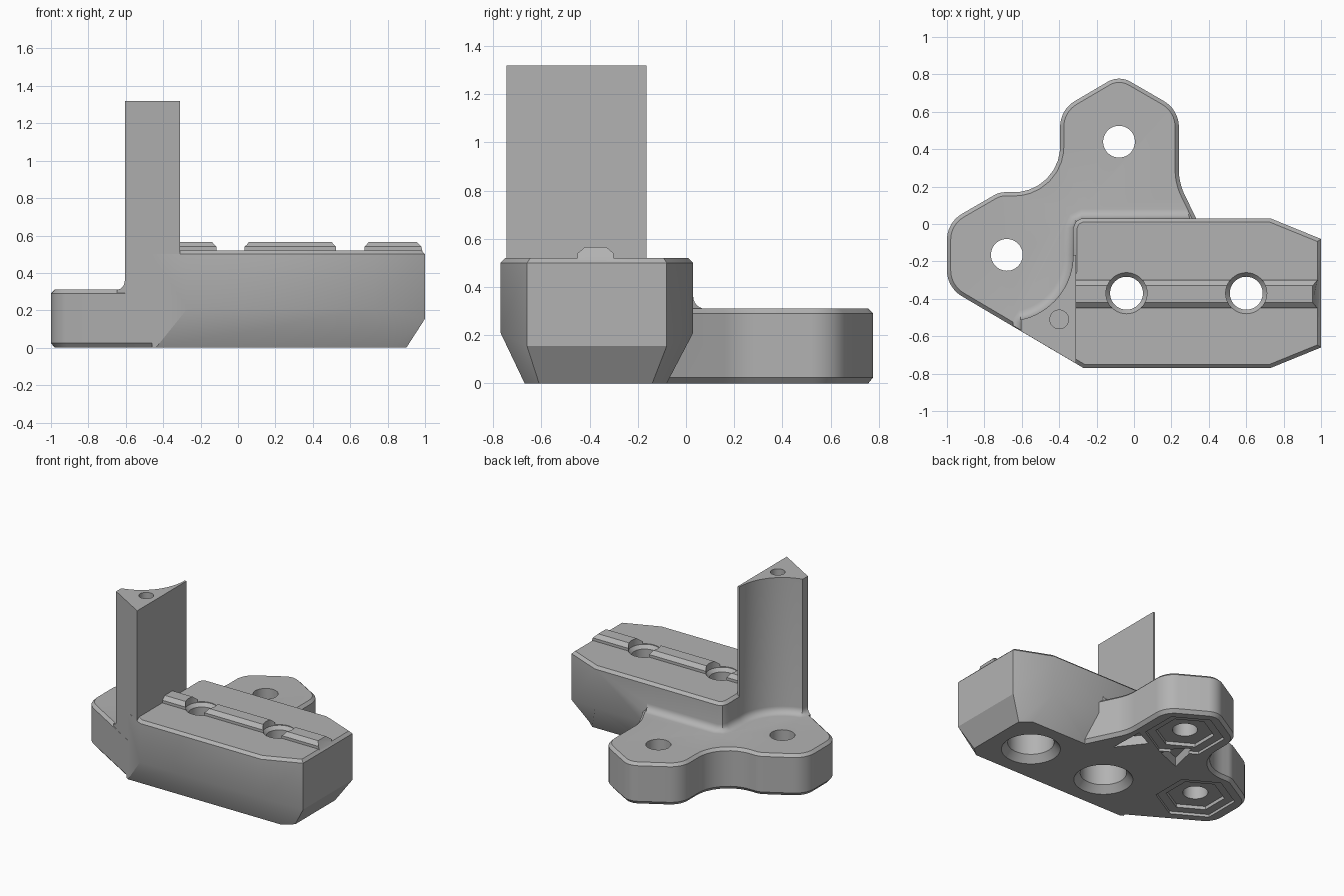
import bpy, bmesh, math
from mathutils import Vector

default = bpy.data.objects.get("Cube")
if default:
    bpy.data.objects.remove(default, do_unlink=True)

grey = bpy.data.materials.new("plain_grey")
grey.use_nodes = True
GREY = (0.45, 0.45, 0.45, 1)
grey.diffuse_color = GREY
for node in grey.node_tree.nodes:
    if node.type == 'BSDF_PRINCIPLED':
        node.inputs["Base Color"].default_value = GREY


def loft(name, rings):
    """Closed solid through equal-length rings of 3D points."""
    bm = bmesh.new()
    loops = [[bm.verts.new(p) for p in ring] for ring in rings]
    n = len(loops[0])
    for a, b in zip(loops, loops[1:]):
        for i in range(n):
            j = (i + 1) % n
            bm.faces.new((a[i], a[j], b[j], b[i]))
    bm.faces.new(loops[0][::-1])
    bm.faces.new(loops[-1])
    bmesh.ops.recalc_face_normals(bm, faces=bm.faces)
    mesh = bpy.data.meshes.new(name)
    bm.to_mesh(mesh)
    bm.free()
    mesh.materials.append(grey)
    obj = bpy.data.objects.new(name, mesh)
    bpy.context.collection.objects.link(obj)
    return obj


def at(points, z):
    return [(p[0], p[1], z) for p in points]


def prism(name, points, z0, z1):
    return loft(name, [at(points, z0), at(points, z1)])


def circle(x, y, r, n=48, turn=0.0):
    return [(x + r * math.cos(turn + math.tau * i / n),
             y + r * math.sin(turn + math.tau * i / n)) for i in range(n)]


def rounded(corners, steps=8):
    """Outline with each (x, y, radius) corner turned into an arc."""
    out = []
    for i, (x, y, r) in enumerate(corners):
        c = Vector((x, y))
        if r == 0:
            out.append(c)
            continue
        u = (Vector(corners[i - 1][:2]) - c).normalized()
        v = (Vector(corners[(i + 1) % len(corners)][:2]) - c).normalized()
        half = u.angle(v) / 2
        centre = c + (u + v).normalized() * r / math.sin(half)
        a = c + u * r / math.tan(half) - centre
        b = c + v * r / math.tan(half) - centre
        out += [centre + a.lerp(b, k / steps).normalized() * r for k in range(steps + 1)]
    return out


def inset(points, d):
    """Move a counter-clockwise outline inward by d."""
    pts = [Vector(p[:2]) for p in points]
    out = []
    for i, p in enumerate(pts):
        e1 = (p - pts[i - 1]).normalized()
        e2 = (pts[(i + 1) % len(pts)] - p).normalized()
        n1, n2 = Vector((-e1.y, e1.x)), Vector((-e2.y, e2.x))
        out.append(p + (n1 + n2) * d / (1 + n1.dot(n2)))
    return out


def combine(target, tool, operation):
    mod = target.modifiers.new("combine", 'BOOLEAN')
    mod.operation = operation
    mod.solver = 'EXACT'
    mod.object = tool
    bpy.context.view_layer.objects.active = target
    bpy.ops.object.modifier_apply(modifier=mod.name)
    bpy.data.objects.remove(tool, do_unlink=True)


# Main block: tapered foot, straight walls, chamfered top
wall = [(-.27, -.77), (.73, -.77), (1, -.66), (1, -.08), (.73, .03), (-.28, .03),
        (-.31, .015), (-.325, -.02), (-.325, -.25), (-.46, -.658)]
foot = [(-.439, -.67), (.83, -.67), (.9, -.61), (.9, -.14), (.83, -.08), (-.28, -.08),
        (-.31, -.085), (-.325, -.09), (-.325, -.25), (-.46, -.658)]
knee = [(x, y, .155 if x == 1 else .21) for x, y in wall]
body = loft("mount_bracket", [at(foot, 0), knee, at(wall, .5), at(inset(wall, .02), .52)])

# Flange with two six-sided lobes
lobes = rounded([(.40, -.11, 0), (.24, .22, .3), (.24, .611, .16), (-.08, .796, .12),
                 (-.395, .611, .16), (-.395, .17, .245), (-.72, .17, .12),
                 (-1, .008, .16), (-1, -.339, .16), (-.44, -.67, 0),
                 (-.3, -.4, 0), (.3, -.4, 0)])
small = inset(lobes, .02)
combine(body, loft("flange", [at(small, 0), at(lobes, .025), at(lobes, .29), at(small, .31)]), 'UNION')

# Upright post with a hollow back curved around the side hole
hub, hollow = Vector((-.68, -.165)), .355
arc = [hub + hollow * Vector((math.cos(a), -math.sin(a)))
       for a in (math.radians(77.8) * i / 16 for i in range(17))]
post = [(-.605, -.572), (-.31, -.746), (-.31, -.165)] + arc
combine(body, prism("post", post, .25, 1.32), 'UNION')

# Soft fillet where the flange meets the block and the post
path = [((.3, .03), (-.43, 1)), ((-.28, .03), (0, 1)), ((-.31, .015), (-.7, .7)),
        ((-.325, -.02), (-1, 0))]
path += [(p, (hub - p).normalized()) for p in arc]
path += [((-.605, -.535), (-.8, .6)), ((-.605, -.568), (-.86, .51))]
R = .05
section = [(-.02, .28), (R, .28)]
section += [(R * (1 - math.sin(t)), .31 + R * (1 - math.cos(t)))
            for t in (math.pi / 2 * i / 6 for i in range(7))]
section += [(-.02, .31 + R)]
rings = [[(p[0] + n[0] * d, p[1] + n[1] * d, z) for d, z in section] for p, n in path]
combine(body, loft("fillet", rings), 'UNION')

# Key rail along the block top, sloped at its outer end
rail = [(-.45, .5), (-.30, .5), (-.30, .54), (-.33, .565), (-.42, .565), (-.45, .54)]
combine(body, loft("rail", [[(-.318, y, z) for y, z in rail],
                            [(min(.99, 1 - (z - .52)), y, z) for y, z in rail]]), 'UNION')

# Stepped bolt bores through the block
bore = [(.217, -.02), (.157, .05), (.157, .3), (.088, .3), (.088, .49), (.11, .515), (.11, .7)]
for x in (-.04, .6):
    combine(body, loft("bore", [at(circle(x, -.37, r), z) for r, z in bore]), 'DIFFERENCE')

# Lobe holes with nested six-sided recesses underneath
for x, y in ((-.08, .44), hub):
    combine(body, prism("lobe_hole", circle(x, y, .085), -.1, .5), 'DIFFERENCE')
    for r, depth in ((.27, .02), (.2, .045)):
        hexagon = circle(x, y, r, 6, math.pi / 6)
        combine(body, prism("hex_recess", hexagon, -.1, depth), 'DIFFERENCE')

# Triangular pockets underneath
for tri in ([(.19, .01), (.18, .27), (.04, .20)], [(-.10, .16), (-.25, .31), (-.30, .08)]):
    combine(body, prism("pocket", tri, -.1, .07), 'DIFFERENCE')

# Blind hole in the post top
combine(body, prism("post_hole", circle(-.4, -.51, .05, 32), 1.07, 1.5), 'DIFFERENCE')

bpy.ops.object.select_all(action='DESELECT')
body.select_set(True)
bpy.context.view_layer.objects.active = body
bpy.ops.object.shade_smooth_by_angle(angle=math.radians(32))
